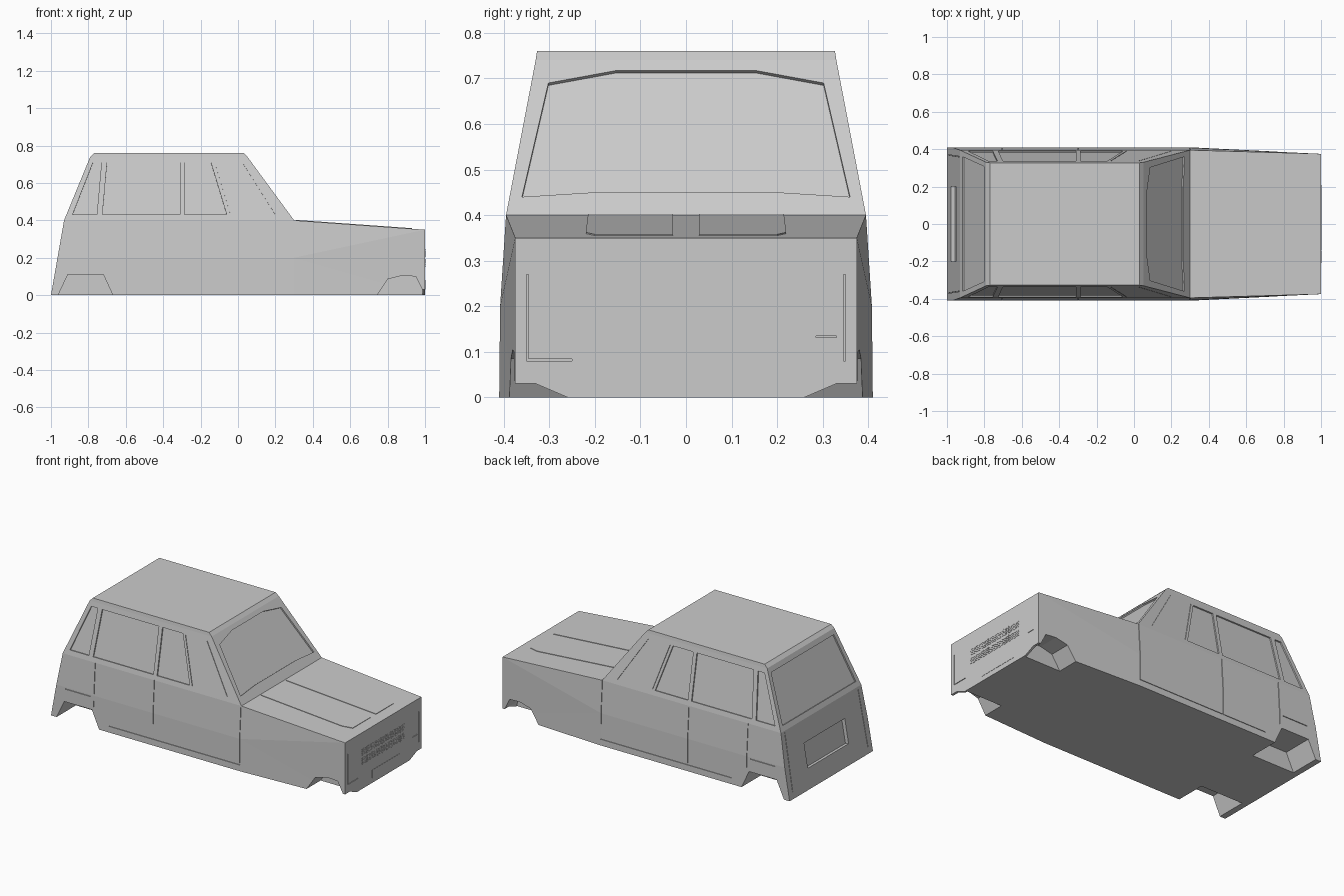
import bpy, bmesh
from mathutils import Vector

if "Cube" in bpy.data.objects:
    bpy.data.objects.remove(bpy.data.objects["Cube"])

paint = bpy.data.materials.new("grey_paint")
paint.diffuse_color = (0.6, 0.6, 0.6, 1)
paint.use_nodes = True
paint.node_tree.nodes["Principled BSDF"].inputs["Base Color"].default_value = paint.diffuse_color


def finish(name, bm):
    bmesh.ops.recalc_face_normals(bm, faces=bm.faces)
    me = bpy.data.meshes.new(name)
    bm.to_mesh(me)
    bm.free()
    me.materials.append(paint)
    ob = bpy.data.objects.new(name, me)
    bpy.context.collection.objects.link(ob)
    return ob


def prism(name, pts, depth, normal=None):
    """Outline in space thickened by depth to both sides."""
    pts = [Vector(p) for p in pts]
    n = Vector(normal) if normal else (pts[1] - pts[0]).cross(pts[2] - pts[1])
    n = n.normalized() * depth
    bm = bmesh.new()
    a = [bm.verts.new(p - n) for p in pts]
    b = [bm.verts.new(p + n) for p in pts]
    bm.faces.new(a)
    bm.faces.new(b)
    for i in range(len(pts)):
        j = (i + 1) % len(pts)
        bm.faces.new((a[i], a[j], b[j], b[i]))
    return finish(name, bm)


# body shell: stacked rings of (rear x, z), (cowl x, z), (nose x, z), half widths
bm = bmesh.new()


def ring(stations):
    right = [bm.verts.new((x, -y, z)) for x, y, z in stations]
    left = [bm.verts.new((x, y, z)) for x, y, z in reversed(stations)]
    return right + left


def bridge(a, b):
    for i in range(len(a)):
        j = (i + 1) % len(a)
        bm.faces.new((a[i], a[j], b[j], b[i]))


floor = ring([(-1, .41, 0), (.3, .41, 0), (1, .375, 0)])
waist = ring([(-.965, .408, .2), (.3, .408, .2), (1, .375, .2)])
belt = ring([(-.93, .395, .4), (.3, .395, .4), (1, .375, .35)])
eave = ring([(-.79, .33, .74), (.05, .33, .74)])
roof = ring([(-.77, .327, .76), (.03, .327, .76)])
bm.faces.new(floor)
bridge(floor, waist)
bridge(waist, belt)
cabin = [belt[0], belt[1], belt[4], belt[5]]
bm.faces.new(belt[1:5])
bridge(cabin, eave)
bridge(eave, roof)
bm.faces.new(roof)
bmesh.ops.triangulate(bm, faces=bm.faces)
body = finish("body", bm)

cutters = []


def cut(pts, depth, normal=None):
    cutters.append(prism("cutter", pts, depth, normal))


def side_y(z):
    if z > .4:
        return .395 - (z - .4) * .065 / .34
    return .408 - (z - .2) * .065 if z > .2 else .41 - z * .01


def side_cut(pts, depth, s):
    cut([(x, s * side_y(z), z) for x, z in pts], depth, (0, 1, .19 * s if pts[0][1] > .4 else 0))


def rear_x(z):
    return -1 + z * .175 if z < .4 else -.93 + (z - .4) * .14 / .34


for s in (-1, 1):
    # wheel arches
    cut([(x, s * .37, z) for x, z in
         [(-.971, -.02), (-.91, .11), (-.72, .11), (-.66, -.02)]], .15, (0, 1, 0))
    cut([(x, s * .37, z) for x, z in
         [(.73, -.02), (.80, .085), (.88, .105), (.95, .10), (.985, .03), (.99, -.02)]],
        .12, (0, 1, 0))
    # cut away lower nose corners
    cut([(.97, s * .26, 0), (.97, s * .33, .03), (.97, s * .5, .03),
         (.97, s * .5, -.03), (.97, s * .26, -.03)], .06, (1, 0, 0))
    # side windows
    for pts in ([(-.885, .43), (-.775, .71), (-.73, .71), (-.755, .43)],
                [(-.725, .43), (-.70, .71), (-.31, .71), (-.31, .43)],
                [(-.285, .43), (-.285, .71), (-.145, .71), (-.06, .43)]):
        side_cut(pts, .008, s)
    # quarter light, door and trim grooves
    side_cut([(-.04, .43), (-.043, .43), (-.128, .71), (-.125, .71)], .004, s)
    side_cut([(.2, .43), (.197, .43), (.02, .71), (.023, .71)], .004, s)
    for x in (.298, -.298, -.705):
        z0 = .13 if x < -.5 else .04
        side_cut([(x - .002, z0), (x + .002, z0), (x + .002, .2), (x - .002, .2)], .004, s)
        side_cut([(x - .002, .2), (x + .002, .2), (x + .002, .4), (x - .002, .4)], .004, s)
    side_cut([(-.60, .038), (.3, .038), (.3, .042), (-.60, .042)], .004, s)
    side_cut([(-.9, .188), (-.73, .188), (-.73, .193), (-.9, .193)], .005, s)
    # tailgate edges
    cut([(rear_x(z), s * y, z) for y, z in
         [(.368, .04), (.371, .04), (.361, .39), (.358, .39)]], .004)


def screen_x(z):
    return .3 - (z - .4) * .25 / .34


# windscreen and rear window
cut([(screen_x(z), y, z) for y, z in
     [(-.36, .44), (-.2, .45), (.2, .45), (.36, .44), (.302, .69), (.155, .717),
      (-.155, .717), (-.302, .69)]], .009, (.34, 0, .25))
cut([(rear_x(z), y, z) for y, z in
     [(-.36, .43), (.36, .43), (.308, .71), (-.308, .71)]], .009)
# number plate recess in tailgate
cut([(rear_x(z), y, z) for y, z in
     [(-.2, .12), (.2, .12), (.2, .27), (-.2, .27)]], .022)
# front frame grooves and slit
for y0, y1, z0, z1 in ((-.35, -.346, .08, .27), (.346, .35, .08, .27),
                       (-.346, -.25, .08, .084), (.285, .33, .131, .135)):
    cut([(1, y0, z0), (1, y1, z0), (1, y1, z1), (1, y0, z1)], .004)

for c in cutters:
    m = body.modifiers.new("cut", "BOOLEAN")
    m.operation = "DIFFERENCE"
    m.solver = "EXACT"
    m.object = c
    c.hide_render = True
dg = bpy.context.evaluated_depsgraph_get()
dg.update()
solid = bpy.data.meshes.new_from_object(body.evaluated_get(dg))
body.modifiers.clear()
body.data = solid
solid.materials.clear()
solid.materials.append(paint)
for c in cutters:
    bpy.data.objects.remove(c)

# raised bonnet panels
for s in (-1, 1):
    prism("bonnet_panel", [(x, s * y, .4 - (x - .3) * .05 / .7) for x, y in
          [(.31, .028), (.93, .028), (.93, .20), (.87, .22), (.31, .215)]], .003)

# grille: two bands of staggered bars
bm = bmesh.new()
for z0 in (.15, .205):
    for col in range(19):
        for row in range(4):
            z = z0 + .006 + row * .011 - (col % 2) * .003
            y = -.198 + col * .022
            r = bmesh.ops.create_cube(bm, size=1)["verts"]
            bmesh.ops.scale(bm, vec=(.004, .021, .007), verts=r)
            bmesh.ops.translate(bm, vec=(.9995, y, z), verts=r)
finish("grille", bm)

# front plate
prism("front_plate", [(1, -.11, .03), (1, .17, .03), (1, .17, .08), (1, -.11, .08)], .0015)
